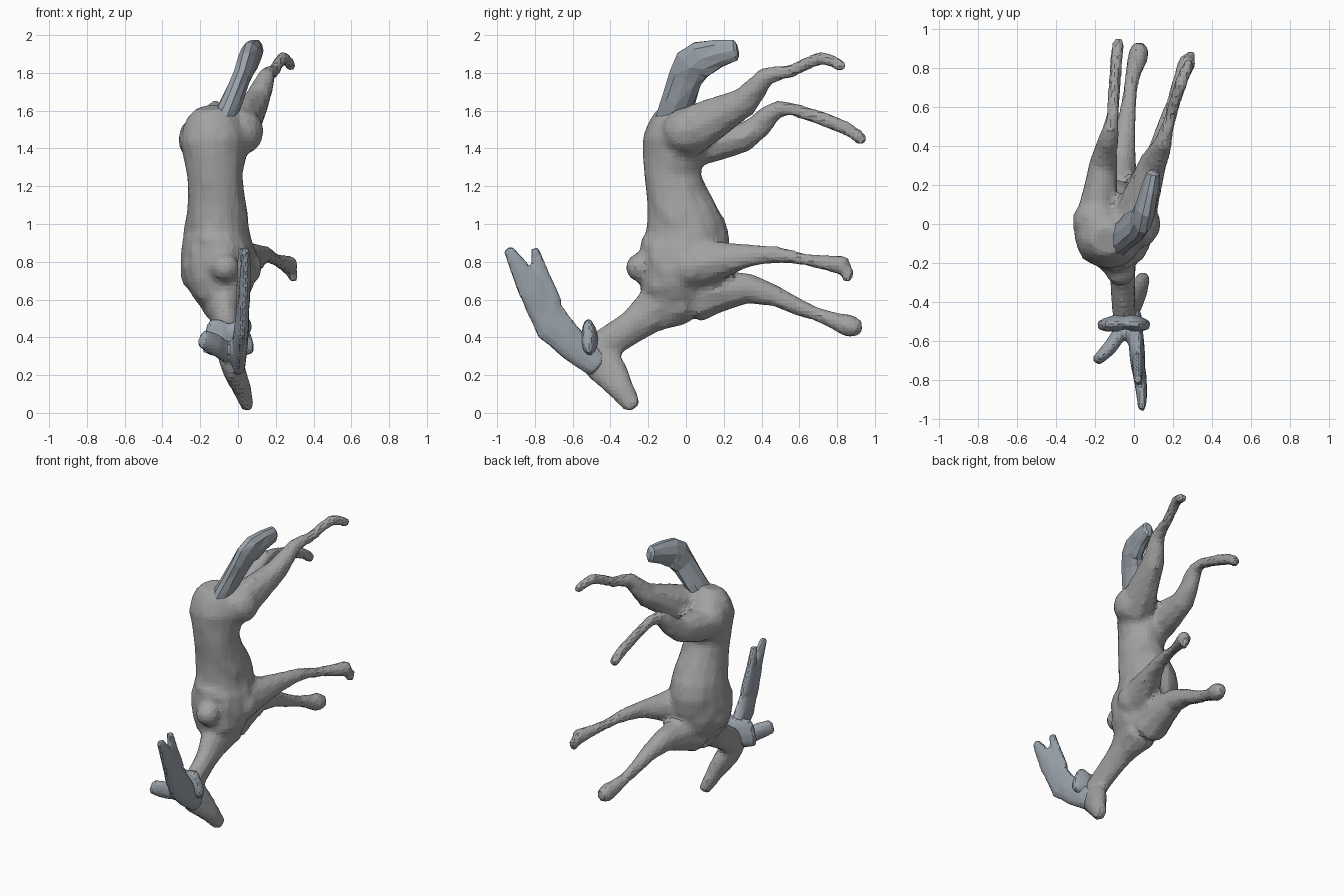
import bpy, bmesh, random
from math import cos, sin, tau
from mathutils import Vector

if "Cube" in bpy.data.objects:
    bpy.data.objects.remove(bpy.data.objects["Cube"])

random.seed(4)
X, Y, Z = Vector((1, 0, 0)), Vector((0, 1, 0)), Vector((0, 0, 1))


def material(name, color):
    m = bpy.data.materials.new(name)
    m.diffuse_color = (*color, 1)
    m.use_nodes = True
    m.node_tree.nodes["Principled BSDF"].inputs["Base Color"].default_value = m.diffuse_color
    return m


HIDE = material("hide_grey", (0.36, 0.36, 0.36))
BLUE = material("blue_grey", (0.32, 0.36, 0.40))


def finish(name, bm, mat):
    bmesh.ops.triangulate(bm, faces=bm.faces[:])
    bmesh.ops.recalc_face_normals(bm, faces=bm.faces[:])
    me = bpy.data.meshes.new(name)
    bm.to_mesh(me)
    bm.free()
    me.materials.append(mat)
    ob = bpy.data.objects.new(name, me)
    bpy.context.collection.objects.link(ob)
    return ob


def loft(name, pts, axis=X, mat=HIDE, sides=10, cuts=2, rough=0.05):
    """Lumpy tube; each point is x, y, z, half width along axis, half width across."""
    stations = []
    for i in range(len(pts) - 1):
        p0, p1 = Vector(pts[max(i - 1, 0)]), Vector(pts[i])
        p2, p3 = Vector(pts[i + 1]), Vector(pts[min(i + 2, len(pts) - 1)])
        for k in range(cuts):
            t = k / cuts
            stations.append(0.5 * (2 * p1 + (p2 - p0) * t + (2 * p0 - 5 * p1 + 4 * p2 - p3) * t * t
                                   + (3 * p1 - p0 - 3 * p2 + p3) * t ** 3))
    stations.append(Vector(pts[-1]))
    bm = bmesh.new()
    rings = []

    def ring(c, t, a, b):
        u = (axis - t * axis.dot(t)).normalized()
        v = t.cross(u)
        vs = []
        for k in range(sides):
            ang, j = tau * k / sides, 1 + random.uniform(-rough, rough)
            vs.append(bm.verts.new(c + (u * a * cos(ang) + v * b * sin(ang)) * j))
        rings.append(vs)

    n = len(stations)
    for i, s in enumerate(stations):
        c = Vector(s[:3])
        t = (Vector(stations[min(i + 1, n - 1)][:3]) - Vector(stations[max(i - 1, 0)][:3])).normalized()
        a, b = s[3], s[4]
        cap = 0.4 * min(a, b)
        if i == 0:
            ring(c - t * cap, t, a * 0.6, b * 0.6)
        ring(c, t, a, b)
        if i == n - 1:
            ring(c + t * cap, t, a * 0.6, b * 0.6)
    for r0, r1 in zip(rings, rings[1:]):
        for k in range(sides):
            m = (k + 1) % sides
            bm.faces.new((r0[k], r0[m], r1[m], r1[k]))
    bm.faces.new(rings[0][::-1])
    bm.faces.new(rings[-1])
    return finish(name, bm, mat)


def muscle(name, center, radius):
    """Rounded swelling that blends into the skin."""
    bm = bmesh.new()
    bmesh.ops.create_icosphere(bm, subdivisions=2, radius=radius)
    bmesh.ops.translate(bm, verts=bm.verts, vec=center)
    return finish(name, bm, HIDE)


def fuse(name, parts, voxel):
    """Join overlapping parts into one flat-faced skin."""
    bpy.ops.object.select_all(action='DESELECT')
    for p in parts:
        p.select_set(True)
    bpy.context.view_layer.objects.active = parts[0]
    bpy.ops.object.join()
    parts[0].name = name
    mod = parts[0].modifiers.new("skin", 'REMESH')
    mod.mode, mod.voxel_size, mod.use_smooth_shade = 'VOXEL', voxel, False


# Trunk, rump at the top and chest below
trunk = loft("trunk", [(-.14, -.08, 1.57, .13, .12), (-.13, -.06, 1.45, .18, .17), (-.12, -.07, 1.25, .15, .15),
                       (-.11, -.02, 1.05, .165, .19), (-.11, 0, .92, .18, .23), (-.10, -.02, .78, .20, .23),
                       (-.08, -.03, .65, .17, .21), (-.06, 0, .57, .10, .14)], sides=16, rough=.035)
muscles = [muscle("right_rump", (.01, 0, 1.49), .13), muscle("left_rump", (-.19, .01, 1.45), .13),
           muscle("right_shoulder", (.02, .02, .77), .11), muscle("left_shoulder", (-.20, 0, .74), .11),
           muscle("withers", (-.07, -.24, .77), .08)]

# Neck and head
neck = loft("neck", [(-.08, -.05, .61, .13, .15), (-.07, -.16, .55, .09, .125),
                     (-.06, -.28, .46, .065, .09), (-.05, -.47, .33, .06, .09)], sides=12)
head = loft("head", [(-.05, -.50, .32, .06, .08), (-.03, -.43, .25, .06, .105),
                     (.02, -.345, .13, .05, .07), (.05, -.28, .035, .033, .048)])


# Legs: x, y, z and radius from hip or shoulder to hoof
def leg(name, path):
    return loft(name, [(x, y, z, r * .9, r) for x, y, z, r in path], sides=9, rough=.07)


hind_legs = [
    leg("right_hind_leg", [(-.01, 0, 1.48, .14), (.10, .31, 1.65, .08), (.15, .42, 1.78, .052),
                           (.19, .56, 1.81, .034), (.24, .72, 1.88, .038), (.285, .83, 1.83, .03)]),
    leg("left_hind_leg", [(-.19, .02, 1.42, .13), (-.16, .31, 1.46, .08), (-.13, .44, 1.58, .058),
                          (-.11, .56, 1.61, .037), (-.09, .85, 1.505, .038), (-.08, .935, 1.44, .035)])]
front_legs = [
    leg("right_front_leg", [(-.01, .04, .78, .14), (.10, .32, .83, .066), (.15, .48, .835, .046),
                            (.20, .64, .81, .034), (.275, .84, .78, .052)]),
    leg("left_front_leg", [(-.09, .05, .62, .14), (-.06, .34, .66, .08), (-.03, .60, .56, .046),
                           (-.01, .75, .50, .042), (.02, .86, .46, .062), (.03, .915, .46, .045)])]
toe = leg("toe", [(.25, .83, .80, .03), (.29, .86, .74, .032), (.29, .85, .70, .025)])
fuse("body_with_legs_and_head", [trunk, neck, head, toe] + muscles + hind_legs + front_legs, .022)

# Ears, one to each side
fuse("ears", [loft(side + "_ear", [(-.045, -.49, .37, .03, .05), (mid, -.51, .39, .045, .10),
                                   (tip, -.52, .41, .03, .10)], axis=Y, mat=BLUE)
              for side, mid, tip in (("left", -.09, -.165), ("right", 0, .055))], .018)

# Antlers: tall palm with two prongs, and a short bent one
palm = loft("palm", [(0, -.47, .25, .04, .07), (.01, -.60, .36, .042, .09), (.02, -.70, .46, .038, .10),
                     (.03, -.78, .60, .033, .09), (.04, -.86, .73, .03, .06),
                     (.04, -.94, .865, .022, .028)], mat=BLUE, rough=.08)
prong = loft("prong", [(.02, -.71, .57, .033, .06), (.02, -.765, .73, .026, .045),
                       (.02, -.80, .865, .022, .025)], mat=BLUE)
short = loft("short_antler", [(-.04, -.51, .30, .05, .04), (-.12, -.63, .36, .06, .038),
                              (-.19, -.70, .39, .05, .028)], axis=Z, mat=BLUE)
fuse("antlers", [palm, prong, short], .016)

# Tail
loft("tail", [(-.08, -.08, 1.54, .06, .09), (.02, 0, 1.78, .05, .095), (.06, .08, 1.875, .055, .10),
              (.10, .26, 1.92, .035, .055)], mat=BLUE, rough=.08)
